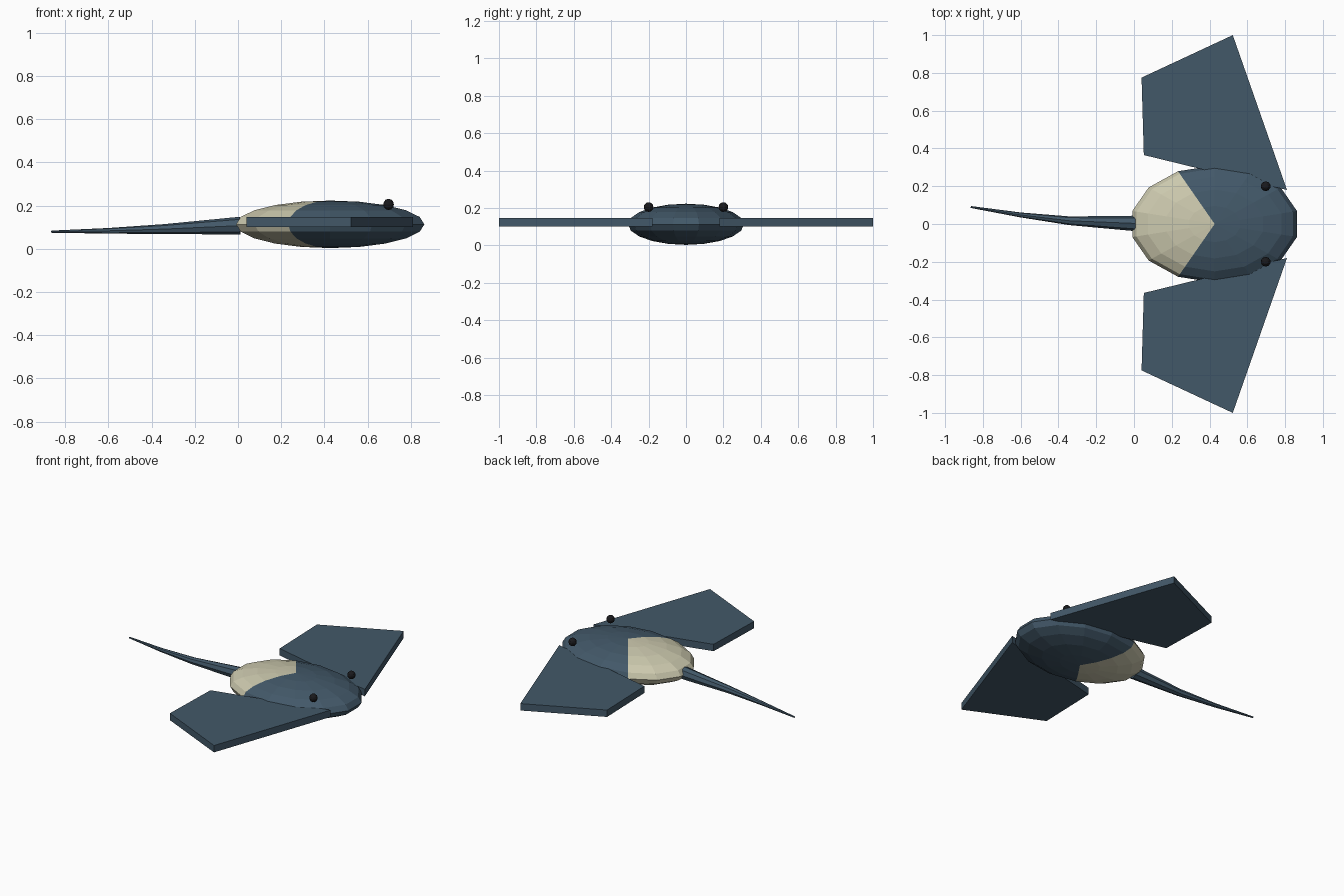
import bpy, bmesh, math
from mathutils import Vector, Matrix

if "Cube" in bpy.data.objects:
    bpy.data.objects.remove(bpy.data.objects["Cube"])


def material(name, rgb):
    m = bpy.data.materials.new(name)
    m.diffuse_color = (*rgb, 1)
    m.use_nodes = True
    m.node_tree.nodes["Principled BSDF"].inputs["Base Color"].default_value = m.diffuse_color
    return m


SLATE = material("slate_blue", (0.055, 0.098, 0.14))
CREAM = material("cream", (0.60, 0.58, 0.42))
BLACK = material("black", (0.01, 0.01, 0.012))


def finish(name, bm, *mats):
    bmesh.ops.recalc_face_normals(bm, faces=bm.faces)
    mesh = bpy.data.meshes.new(name)
    bm.to_mesh(mesh)
    bm.free()
    for m in mats:
        mesh.materials.append(m)
    obj = bpy.data.objects.new(name, mesh)
    bpy.context.collection.objects.link(obj)
    return obj


def ellipsoid(segments, rings, centre, radii):
    bm = bmesh.new()
    mat = Matrix.Translation(centre) @ Matrix.Diagonal((*radii, 1))
    bmesh.ops.create_uvsphere(bm, u_segments=segments, v_segments=rings,
                              radius=1, matrix=mat)
    return bm


# Body: flattened sphere, rear five wedges cream
CX, RX, RY = 0.427, 0.447, 0.31
bm = ellipsoid(14, 10, (CX, 0, 0.113), (RX, RY, 0.11))
for f in bm.faces:
    c = f.calc_center_median()
    angle = math.atan2(c.y / RY, (c.x - CX) / RX)
    f.material_index = int(abs(angle) > math.radians(115.7))
finish("body", bm, SLATE, CREAM)

# Fins: tapered flat slabs, and eyes on either side
FIN = [(0.81, 0.18), (0.523, 1.0), (0.04, 0.775), (0.052, 0.365)]
for side, label in ((1, "left"), (-1, "right")):
    bm = bmesh.new()
    face = bm.faces.new([bm.verts.new((x, side * y, 0.1)) for x, y in FIN])
    ext = bmesh.ops.extrude_face_region(bm, geom=[face], use_keep_orig=True)
    bmesh.ops.translate(bm, vec=(0, 0, 0.046), verts=[
        v for v in ext["geom"] if isinstance(v, bmesh.types.BMVert)])
    finish("fin_" + label, bm, SLATE)

    bm = ellipsoid(10, 6, (0.697, side * 0.2, 0.205), (0.026,) * 3)
    finish("eye_" + label, bm, BLACK)

# Tail: tapering whip curving to one side (x, y, z, radius)
PATH = [(0.01, 0.003, 0.107, 0.041), (-0.34, 0.017, 0.091, 0.023),
        (-0.6, 0.048, 0.083, 0.013), (-0.864, 0.09, 0.079, 0.005)]
SIDES = 8
bm = bmesh.new()
loops = []
for i, (x, y, z, r) in enumerate(PATH):
    a = Vector(PATH[max(i - 1, 0)][:3])
    b = Vector(PATH[min(i + 1, len(PATH) - 1)][:3])
    rot = (b - a).to_track_quat('X', 'Z')
    loops.append([bm.verts.new(Vector((x, y, z)) + rot @ Vector(
        (0, r * math.cos(t), r * math.sin(t))))
        for t in (2 * math.pi * k / SIDES for k in range(SIDES))])
for p, q in zip(loops, loops[1:]):
    for k in range(SIDES):
        n = (k + 1) % SIDES
        bm.faces.new((p[k], p[n], q[n], q[k]))
bm.faces.new(loops[0])
bm.faces.new(loops[-1])
finish("tail", bm, SLATE)
